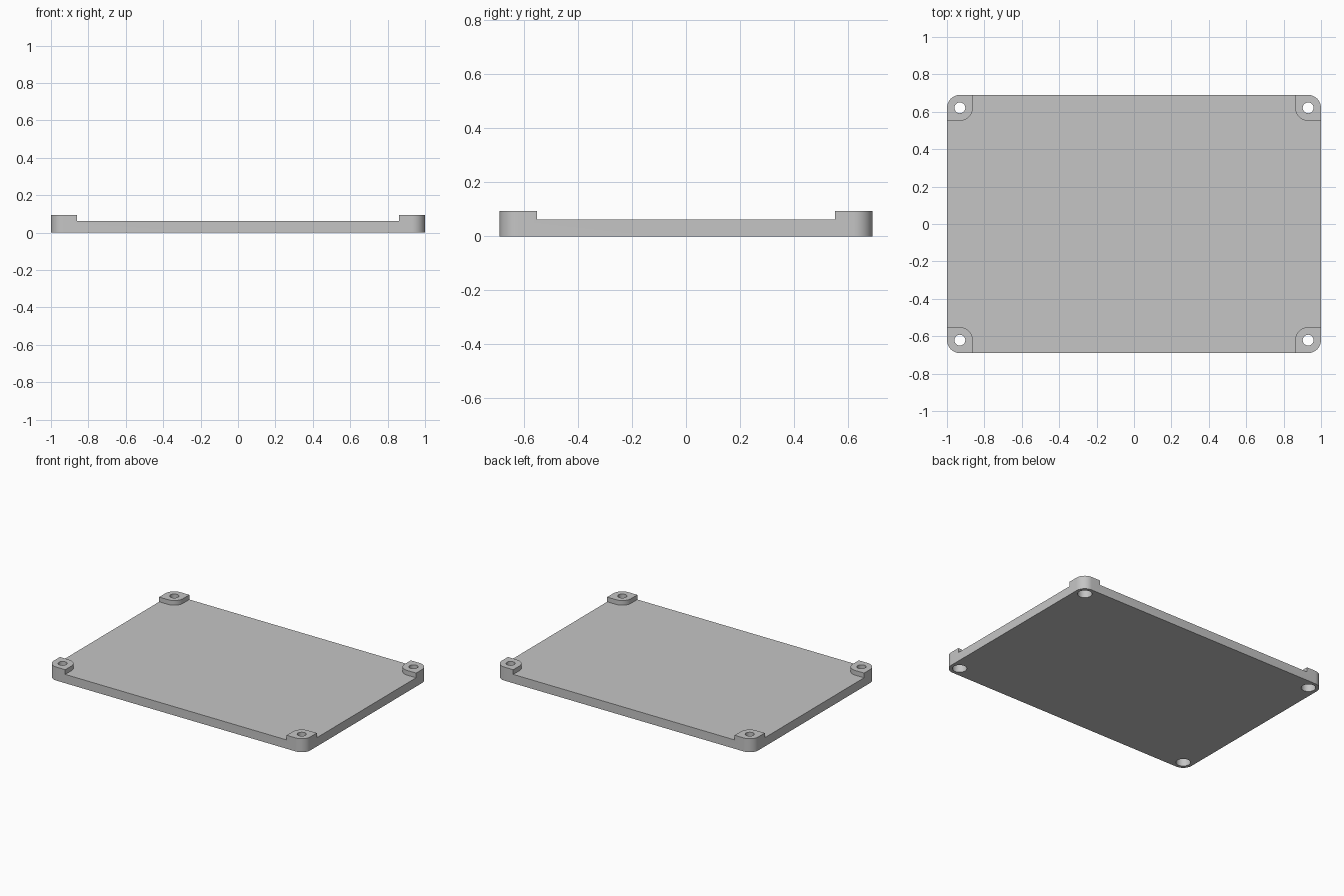
import bpy, bmesh
from math import sin, cos, pi

cube = bpy.data.objects.get("Cube")
if cube:
    bpy.data.objects.remove(cube, do_unlink=True)

HX, HY = 1.0, 0.69           # half length and half depth
PLATE, TOP = 0.062, 0.095    # plate and corner pad heights
R = 0.069                    # corner rounding
CX, CY = HX - R, HY - R      # screw hole centre
HOLE, BORE, BORE_TOP = 0.029, 0.046, 0.06
SIGNS = [(1, 1), (-1, 1), (-1, -1), (1, -1)]

grey = bpy.data.materials.new("light grey")
grey.use_nodes = True
color = (0.56, 0.56, 0.56, 1)
grey.diffuse_color = color
grey.node_tree.nodes["Principled BSDF"].inputs["Base Color"].default_value = color


def arc(cx, cy, r, start, end, steps):
    angles = [start + (end - start) * i / steps for i in range(steps + 1)]
    return [(cx + r * cos(a), cy + r * sin(a)) for a in angles]


def prism(name, outline, z0, z1):
    bm = bmesh.new()
    face = bm.faces.new([bm.verts.new((x, y, z0)) for x, y in outline])
    new = bmesh.ops.extrude_face_region(bm, geom=[face])["geom"]
    verts = [v for v in new if isinstance(v, bmesh.types.BMVert)]
    bmesh.ops.translate(bm, verts=verts, vec=(0, 0, z1 - z0))
    bmesh.ops.recalc_face_normals(bm, faces=bm.faces)
    mesh = bpy.data.meshes.new(name)
    bm.to_mesh(mesh)
    bm.free()
    mesh.materials.append(grey)
    obj = bpy.data.objects.new(name, mesh)
    bpy.context.collection.objects.link(obj)
    return obj


def cut(obj, cutter):
    cutter.hide_render = True
    bpy.context.view_layer.objects.active = obj
    mod = obj.modifiers.new("cut", "BOOLEAN")
    mod.operation = "DIFFERENCE"
    mod.solver = "EXACT"
    mod.object = cutter
    bpy.ops.object.modifier_apply(modifier=mod.name)
    bpy.data.objects.remove(cutter, do_unlink=True)


# Rounded slab at the full pad height
outline = []
for i, (sx, sy) in enumerate(SIGNS):
    outline += arc(sx * CX, sy * CY, R, i * pi / 2, (i + 1) * pi / 2, 12)
cover = prism("cover_plate", outline, 0, TOP)

# Lower the middle, leaving a pad with a rounded inner corner at each end
quarter = [(HX + 0.2, CY - R)] + arc(CX, CY, R, 1.5 * pi, pi, 12) + [(CX - R, HY + 0.2)]
cross = []
for i, (sx, sy) in enumerate(SIGNS):
    points = quarter if i % 2 == 0 else quarter[::-1]
    cross += [(sx * x, sy * y) for x, y in points]
cut(cover, prism("recess_cutter", cross, PLATE, TOP + 0.1))

# Screw holes with wide counterbores underneath
for sx, sy in SIGNS:
    for radius, z0, z1 in ((HOLE, -0.1, TOP + 0.1), (BORE, -0.1, BORE_TOP)):
        ring = arc(sx * CX, sy * CY, radius, 0, 2 * pi, 40)[:-1]
        cut(cover, prism("hole_cutter", ring, z0, z1))

# Smooth rounded walls, sharp rims
bpy.ops.object.select_all(action="DESELECT")
cover.select_set(True)
bpy.context.view_layer.objects.active = cover
bpy.ops.object.shade_smooth_by_angle(angle=pi / 6)
